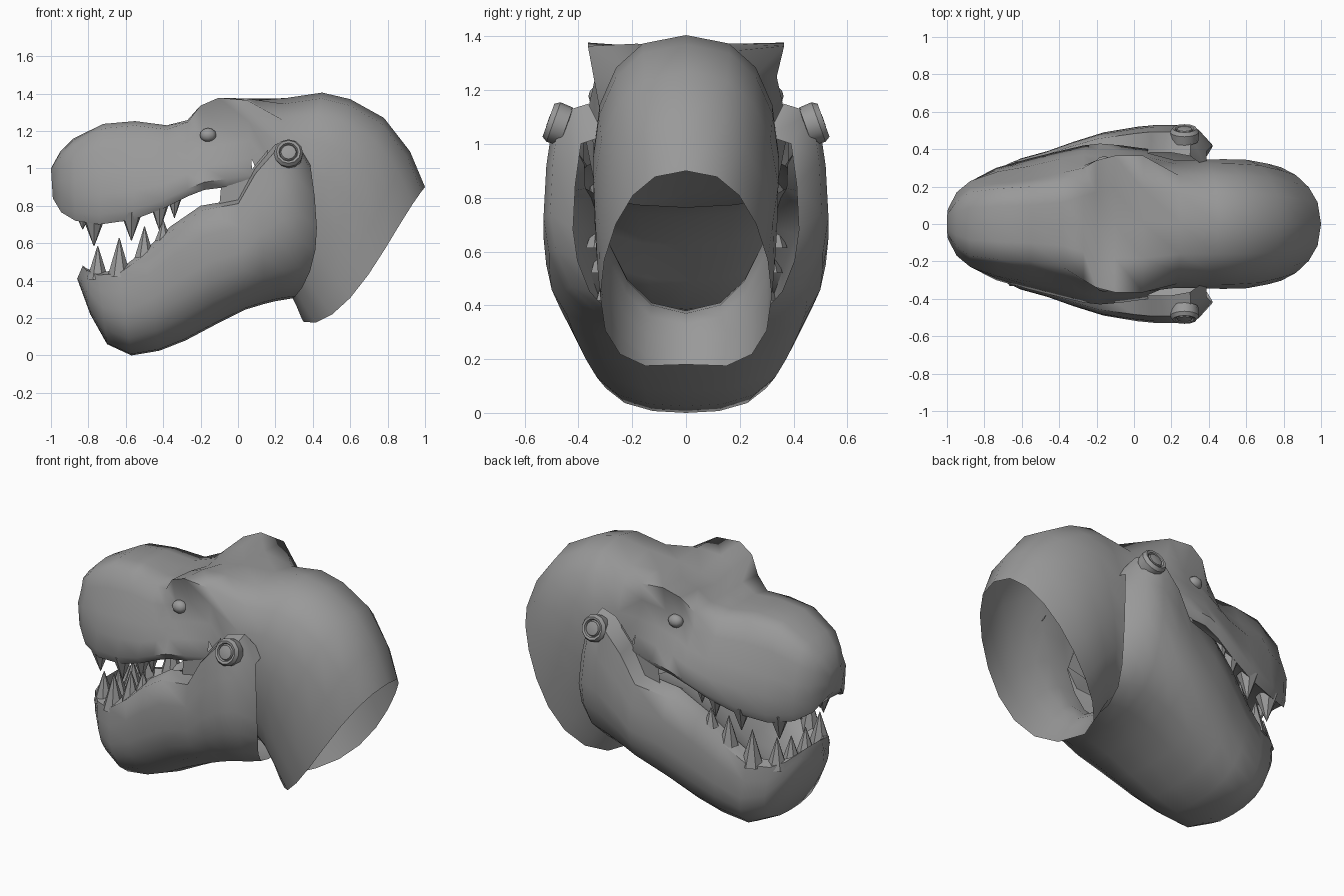
import bpy, bmesh, math
from mathutils import Matrix, Vector

cube = bpy.data.objects.get("Cube")
if cube:
    bpy.data.objects.remove(cube, do_unlink=True)

grey = bpy.data.materials.new("plain_grey")
grey.use_nodes = True
COLOUR = (0.32, 0.32, 0.32, 1)
grey.diffuse_color = COLOUR
grey.node_tree.nodes["Principled BSDF"].inputs["Base Color"].default_value = COLOUR


def finish(bm, name, angle=60):
    bmesh.ops.recalc_face_normals(bm, faces=bm.faces)
    mesh = bpy.data.meshes.new(name)
    bm.to_mesh(mesh)
    bm.free()
    mesh.materials.append(grey)
    obj = bpy.data.objects.new(name, mesh)
    bpy.context.collection.objects.link(obj)
    bpy.ops.object.select_all(action='DESELECT')
    obj.select_set(True)
    bpy.context.view_layer.objects.active = obj
    bpy.ops.object.shade_smooth_by_angle(angle=math.radians(angle))
    return obj


def mirror(points):
    return [(x, -y, z) for x, y, z in reversed(points)]


def loft(name, rings, closed, cap=True, skip=lambda s, j: False, angle=60):
    """Skin a row of rings, leaving out the faces that skip picks."""
    bm = bmesh.new()
    rows = [[bm.verts.new(p) for p in ring] for ring in rings]
    n = len(rows[0])
    for s in range(len(rows) - 1):
        for j in range(n if closed else n - 1):
            if not skip(s, j):
                k = (j + 1) % n
                bm.faces.new((rows[s][j], rows[s][k], rows[s + 1][k], rows[s + 1][j]))
    if cap:
        bm.faces.new(rows[0])
    return finish(bm, name, angle)


def along(top, bottom, t):
    return (bottom[0] + (top[0] - bottom[0]) * t, bottom[1] + (top[1] - bottom[1]) * t)


# Snout sections: top, bottom, lip width, cheek width, crown width, brow lift
SNOUT = [
    ((-1, 1), (-.99, .84), .07, .08, .05, 0),
    ((-.95, 1.09), (-.945, .765), .16, .17, .12, 0),
    ((-.88, 1.16), (-.87, .72), .23, .23, .17, 0),
    ((-.72, 1.235), (-.74, .7), .3, .28, .19, .05),
    ((-.55, 1.25), (-.56, .725), .35, .31, .2, .05),
    ((-.38, 1.23), (-.4, .785), .39, .35, .23, .04),
    ((-.27, 1.25), (-.27, .85), .42, .37, .3, .08),
    ((-.2, 1.29), (-.18, .885), .43, .36, .34, .2),
    ((-.1, 1.33), (-.06, .9), .42, .36, .365, .2),
    ((.05, 1.36), (.08, .92), .4, .36, .365, .1),
]

# Neck sections: top, bottom, lower width, upper width, side bulge
NECK = [
    ((.25, 1.375), (.16, .38), .3, .38, 0),
    ((.45, 1.405), (.24, .37), .3, .38, 0),
    ((.6, 1.37), (.28, .33), .31, .38, .01),
    ((.78, 1.27), (.31, .27), .33, .36, .03),
    ((.92, 1.09), (.335, .21), .35, .31, .06),
    ((1, .9), (.35, .18), .36, .27, .09),
]


def snout_ring(top, bottom, lip, cheek, crown, lift):
    # the brow overhangs a shallow eye socket
    outline = [
        (0, .08), (lip * .8, .06), (lip * .92, 0), (lip, .1),
        (lip * .5 + cheek * .5, .3), (cheek, .52),
        (cheek * .5 + crown * .5 - .01 - lift * .15, .75),
        (crown, .91 + lift), (crown * .5, .98 + lift / 2), (0, 1),
    ]
    half = []
    for y, t in outline:
        x, z = along(top, bottom, t)
        half.append((x, y, z))
    return half + mirror(half[1:-1])


def neck_ring(top, bottom, low, high, bulge):
    half = []
    for i in range(10):
        a = math.pi * i / 9
        t = (1 - math.cos(a)) / 2
        x, z = along(top, bottom, t)
        s = abs(math.sin(a))
        y = s ** .8 * (low + (high - low) * t) if 0 < i < 9 else 0
        push = bulge * s * (1 - t) * 1.5
        half.append((x + push, y, z - push * .6))
    return half + mirror(half[1:-1])


# Upper head: closed snout, then an open-ended neck with the gullet left open
joint = len(SNOUT) - 1
loft("upper_head",
     [snout_ring(*s) for s in SNOUT] + [neck_ring(*s) for s in NECK],
     closed=True,
     skip=lambda s, j: s == joint and min(j, 17 - j) < 4)

# Jaw sections: lip, underside, half width, rearward side bulge
JAW = [
    ((-.83, .48), (-.86, .41), .1, 0),
    ((-.81, .465), (-.79, .22), .22, 0),
    ((-.75, .445), (-.7, .06), .29, 0),
    ((-.64, .455), (-.57, 0), .35, 0),
    ((-.5, .56), (-.42, .025), .39, 0),
    ((-.36, .69), (-.28, .08), .44, 0),
    ((-.2, .8), (-.12, .165), .49, 0),
    ((0, .835), (.04, .245), .52, 0),
    ((.09, 1), (.14, .275), .53, .01),
    ((.2, 1.13), (.2, .29), .53, .04),
    ((.3, 1.15), (.26, .3), .505, .07),
    ((.385, 1.03), (.29, .305), .42, .09),
]
INNER_LIP = .72
JAW_OUTLINE = [(0, 0), (.35, .015), (.65, .08), (.85, .2), (.96, .36), (1, .52),
               (.98, .75), (.93, .96), (INNER_LIP, 1)]


def jaw_ring(lip, under, width, bulge):
    half = []
    for y, t in JAW_OUTLINE:
        x, z = along(lip, under, t)
        half.append((x + bulge * math.sin(math.pi * t ** .7), y * width, z))
    return mirror(half[1:]) + half


loft("lower_jaw", [jaw_ring(*s) for s in JAW], closed=False)


# Mouth floor: dished sheet between the jaw lips
def floor_row(lip, under, width, bulge):
    x, z = lip
    w = width * INNER_LIP
    half = [(x, 0, z - .07), (x, w * .5, z - .06), (x, w * .85, z - .03), (x, w, z)]
    return mirror(half[1:]) + half


loft("mouth_floor", [floor_row(*s) for s in JAW[:8]], closed=False, cap=False)

# Cheek webs: small sheets closing the corners of the mouth
for label, side in (("left", 1), ("right", -1)):
    lower = [(-.1, .8), (0, .82), (.14, .85)]
    upper = [(-.09, .91), (.03, .94), (.16, 1.1)]
    loft(label + "_cheek_web",
         [[(x, side * .39, z) for x, z in edge] for edge in (lower, upper)],
         closed=False, cap=False)


# Teeth: cones seated along the lips
def edge_at(x, rows):
    """Height and half width of a lip at x; rows hold (x, z, width)."""
    for a, b in zip(rows, rows[1:]):
        if x <= b[0]:
            f = max(0, (x - a[0]) / (b[0] - a[0]))
            return a[1] + (b[1] - a[1]) * f, a[2] + (b[2] - a[2]) * f
    return rows[-1][1:]


def teeth(name, rows, specs, up, inset):
    bm = bmesh.new()
    root = .04
    for x, length, radius, spread in specs:
        z, w = edge_at(x, rows)
        for side in (-1, 1):
            turn = Matrix.Identity(4) if up > 0 else Matrix.Rotation(math.pi, 4, 'X')
            place = Matrix.Translation((x, side * w * inset * spread,
                                        z + up * (length - root) / 2))
            bmesh.ops.create_cone(bm, cap_ends=True, segments=7, radius1=radius, radius2=.002,
                                  depth=length + root, matrix=place @ turn)
    finish(bm, name, 35)


upper_lip = [(s[1][0], s[1][1], s[2]) for s in SNOUT]
lower_lip = [(s[0][0], s[0][1], s[2]) for s in JAW[:8]]
teeth("upper_teeth", upper_lip,
      [(-.83, .04, .04, .45), (-.77, .12, .065, .9), (-.57, .11, .06, 1),
       (-.42, .11, .055, 1), (-.34, .08, .045, 1)], -1, .82)
teeth("lower_teeth", lower_lip,
      [(-.75, .1, .05, .3), (-.75, .14, .06, .9), (-.635, .17, .065, 1), (-.5, .13, .055, 1),
       (-.4, .07, .045, 1)], 1, .78)


# Hinge pins: turned studs tilted outward and up
def hinge_pin(name, side):
    profile = [(.045, -.1), (.045, -.05), (.075, -.045), (.078, .005), (.065, .025),
               (.052, .022), (.046, .01), (.04, .022), (.02, .026)]
    axis = Vector((0, side, .36)).normalized()
    turn = axis.to_track_quat('Z', 'Y')
    centre = Vector((.27, side * .488, 1.08))
    rings = []
    for r, h in profile:
        rings.append([centre + turn @ Vector((r * math.cos(math.tau * k / 12),
                                              r * math.sin(math.tau * k / 12), h))
                      for k in range(12)])
    rings.reverse()
    loft(name, rings, closed=True, angle=35)


# Eyes: small low beads under the brow
def eye(name, side):
    bm = bmesh.new()
    place = Matrix.Translation((-.16, side * .325, 1.178)) @ Matrix.Diagonal((1.1, .9, .9, 1))
    bmesh.ops.create_uvsphere(bm, u_segments=10, v_segments=6, radius=.042, matrix=place)
    finish(bm, name)


for label, side in (("left", 1), ("right", -1)):
    hinge_pin(label + "_hinge_pin", side)
    eye(label + "_eye", side)
